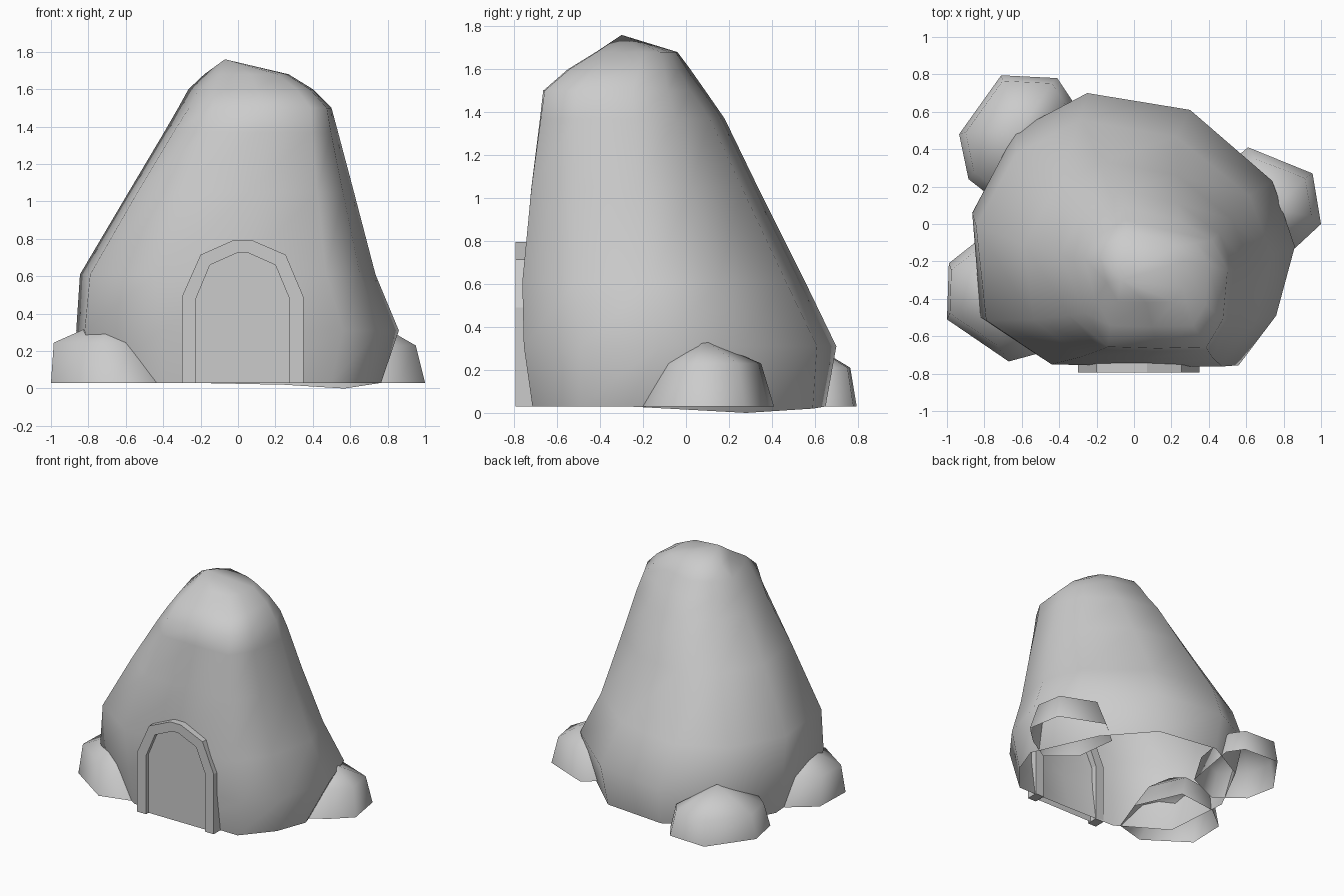
import bpy, bmesh

if "Cube" in bpy.data.objects:
    bpy.data.objects.remove(bpy.data.objects["Cube"])


def finish(name, bm, smooth=None):
    bmesh.ops.recalc_face_normals(bm, faces=bm.faces)
    mesh = bpy.data.meshes.new(name)
    bm.to_mesh(mesh)
    bm.free()
    ob = bpy.data.objects.new(name, mesh)
    bpy.context.collection.objects.link(ob)
    if smooth:
        bpy.ops.object.select_all(action='DESELECT')
        ob.select_set(True)
        bpy.context.view_layer.objects.active = ob
        bpy.ops.object.shade_smooth_by_angle(angle=smooth)
    return ob


def unit(outline):
    """Outline rescaled into the 0..1 square."""
    xs, ys = [p[0] for p in outline], [p[1] for p in outline]
    return [((x - min(xs)) / (max(xs) - min(xs)),
             (y - min(ys)) / (max(ys) - min(ys))) for x, y in outline]


def rock(name, low, levels, peak, high=None, base={}):
    """Open-bottomed shell. Each level: z, x0, x1, y0, y1, blend from low to high outline."""
    a, b = unit(low), unit(high or low)
    bm = bmesh.new()
    rings = []
    for z, x0, x1, y0, y1, t in levels:
        mix = unit([(p[0] + (q[0] - p[0]) * t, p[1] + (q[1] - p[1]) * t)
                    for p, q in zip(a, b)])
        rings.append([bm.verts.new((x0 + u * (x1 - x0), y0 + v * (y1 - y0), z))
                      for u, v in mix])
    n = len(low)
    for lo, hi in zip(rings, rings[1:]):
        for i in range(n):
            j = (i + 1) % n
            bm.faces.new((lo[i], lo[j], hi[j], hi[i]))
    tip = bm.verts.new(peak)
    for i in range(n):
        bm.faces.new((rings[-1][i], rings[-1][(i + 1) % n], tip))
    for i, co in base.items():
        rings[0][i].co = co
    return finish(name, bm, 1.2)


# main boulder
foot = [(-.41, -.74), (.05, -.75), (.56, -.755), (.76, -.49), (.86, -.12),
        (.74, .23), (.30, .61), (-.25, .70), (-.63, .50), (-.865, .06),
        (-.82, -.50)]
crown = [(-.17, -.66), (.12, -.67), (.40, -.66), (.49, -.50), (.51, -.20),
         (.42, -.03), (.24, .06), (-.07, .14), (-.24, .03), (-.35, -.15),
         (-.28, -.45)]
rock("boulder_house", foot, [
    (.03, -.80, .77, -.715, .65, 0),
    (.31, -.865, .86, -.755, .70, 0),
    (.61, -.845, .735, -.762, .555, .15),
    (1.05, -.585, .62, -.72, .335, .25),
    (1.37, -.395, .535, -.68, .18, .5),
    (1.50, -.32, .50, -.665, .09, .8),
    (1.60, -.265, .40, -.55, .02, 1),
    (1.68, -.18, .27, -.42, -.04, 1)],
    (-.07, -.30, 1.76), crown,
    {3: (.68, -.50, .03), 4: (.765, -.27, .03), 5: (.57, .28, 0), 6: (.25, .59, .02)})

# three small stones around the foot
rock("stone_left", [(-1, -.51), (-.67, -.735), (-.43, -.67), (-.32, -.38),
                    (-.48, -.02), (-.80, -.06), (-.99, -.21)],
     [(.03, -1, -.32, -.735, -.02, 0), (.245, -.985, -.46, -.65, -.10, 0)],
     (-.66, -.37, .39))
rock("stone_right", [(.86, -.13), (1.0, 0), (.955, .27), (.61, .41),
                     (.42, .25), (.46, -.08), (.66, -.25)],
     [(.03, .42, 1.0, -.25, .41, 0), (.23, .50, .95, -.15, .35, 0)],
     (.75, .08, .345))
rock("stone_back", [(-.885, .24), (-.68, .08), (-.41, .20), (-.33, .66),
                    (-.41, .78), (-.71, .795), (-.935, .48)],
     [(.03, -.935, -.33, .08, .795, 0), (.21, -.90, -.37, .14, .765, 0)],
     (-.61, .50, .37))

# arched door frame and flat door panel
outer = [(-.30, .03), (-.30, .49), (-.20, .715), (-.02, .795),
         (.07, .795), (.255, .715), (.35, .49), (.35, .03)]
inner = [(-.225, .03), (-.225, .48), (-.15, .66), (0, .727),
         (.05, .727), (.20, .66), (.275, .48), (.275, .03)]


def extrude_back(bm, depth):
    res = bmesh.ops.extrude_face_region(bm, geom=bm.faces[:], use_keep_orig=True)
    verts = [g for g in res["geom"] if isinstance(g, bmesh.types.BMVert)]
    bmesh.ops.translate(bm, verts=verts, vec=(0, depth, 0))


bm = bmesh.new()
o = [bm.verts.new((x, -.795, z)) for x, z in outer]
i = [bm.verts.new((x, -.795, z)) for x, z in inner]
for k in range(len(o) - 1):
    bm.faces.new((o[k], i[k], i[k + 1], o[k + 1]))
extrude_back(bm, .09)
finish("door_frame", bm)

bm = bmesh.new()
bm.faces.new([bm.verts.new((x, -.765, z)) for x, z in reversed(inner)])
finish("door_panel", bm)
